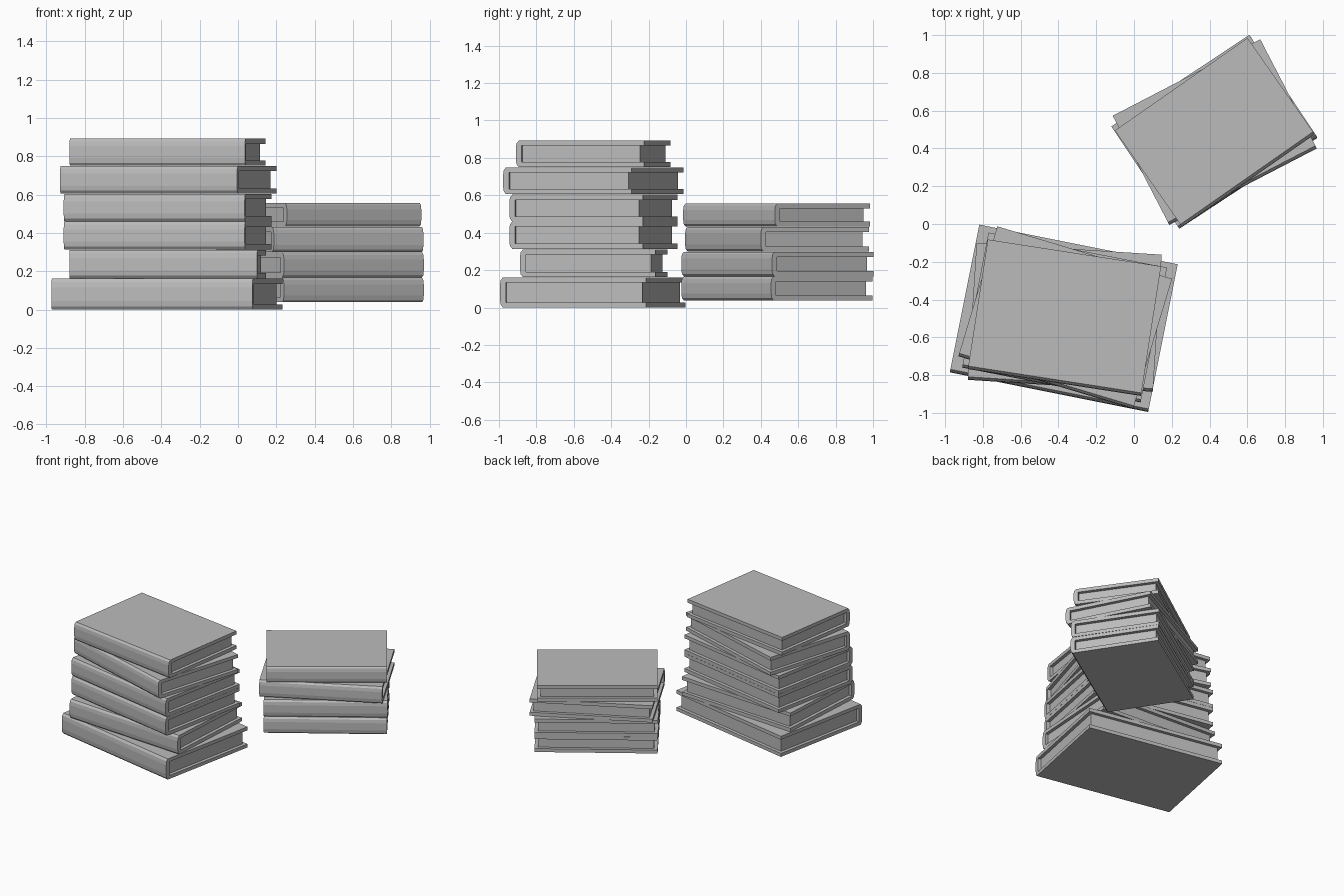
import bpy
import bmesh
from math import atan2, hypot
from mathutils import Matrix, Vector

cube = bpy.data.objects.get("Cube")
if cube:
    bpy.data.objects.remove(cube, do_unlink=True)

grey = bpy.data.materials.new("plain_grey")
grey.use_nodes = True
GREY = (0.5, 0.5, 0.5, 1)
grey.diffuse_color = GREY
grey.node_tree.nodes["Principled BSDF"].inputs["Base Color"].default_value = GREY

BOARD = 0.027   # cover board thickness
SPINE = 0.032   # spine thickness
INSET = 0.025   # how far pages sit inside the boards


def extrude_profile(name, profile, x0, x1, matrix):
    """Extrude a closed (y, z) profile along x and place it."""
    bm = bmesh.new()
    face = bm.faces.new([bm.verts.new((x0, y, z)) for y, z in profile])
    new = bmesh.ops.extrude_face_region(bm, geom=[face])["geom"]
    verts = [v for v in new if isinstance(v, bmesh.types.BMVert)]
    bmesh.ops.translate(bm, verts=verts, vec=(x1 - x0, 0, 0))
    bmesh.ops.recalc_face_normals(bm, faces=bm.faces)
    mesh = bpy.data.meshes.new(name)
    bm.to_mesh(mesh)
    bm.free()
    mesh.materials.append(grey)
    obj = bpy.data.objects.new(name, mesh)
    obj.matrix_world = matrix
    bpy.context.collection.objects.link(obj)


def book(name, left, right, depth, z0, z1):
    """Book lying flat; left and right are the ends of its spine."""
    dx, dy = right[0] - left[0], right[1] - left[1]
    width, h = hypot(dx, dy), z1 - z0
    place = Matrix.Translation(Vector((*left, z0))) @ Matrix.Rotation(atan2(dy, dx), 4, "Z")

    # Rounded spine and two boards as one U-shaped section
    curve = [(0.016, 0), (0.004, 0.1), (0, 0.28)]
    outer = [(y, t * h) for y, t in curve]
    outer += [(y, h - t * h) for y, t in reversed(curve)]
    cover = outer + [(depth, h), (depth, h - BOARD), (SPINE, h - BOARD),
                     (SPINE, BOARD), (depth, BOARD), (depth, 0)]
    extrude_profile(name + "_cover", cover, 0, width, place)

    # Page block
    back = depth - INSET
    pages = [(SPINE, BOARD), (back, BOARD), (back, h - BOARD), (SPINE, h - BOARD)]
    extrude_profile(name + "_pages", pages, INSET, width - INSET, place)


# Spine left end, spine right end, depth, bottom, top
tall_stack = [
    ((-0.975, -0.785), (0.075, -0.995), 0.797, 0, 0.161),
    ((-0.88, -0.825), (0.10, -0.888), 0.727, 0.163, 0.31),
    ((-0.91, -0.76), (0.035, -0.945), 0.728, 0.314, 0.459),
    ((-0.91, -0.76), (0.035, -0.945), 0.728, 0.46, 0.603),
    ((-0.93, -0.70), (-0.005, -0.978), 0.718, 0.606, 0.749),
    ((-0.88, -0.768), (0.037, -0.91), 0.694, 0.751, 0.892),
]
short_stack = [
    ((0.24, -0.025), (0.97, 0.455), 0.65, 0.038, 0.166),
    ((0.24, -0.025), (0.97, 0.46), 0.65, 0.167, 0.298),
    ((0.187, -0.005), (0.968, 0.40), 0.651, 0.3, 0.431),
    ((0.255, -0.015), (0.957, 0.475), 0.622, 0.433, 0.557),
]
for label, stack in (("tall_stack", tall_stack), ("short_stack", short_stack)):
    for i, spec in enumerate(stack, 1):
        book(f"{label}_book_{i}", *spec)
